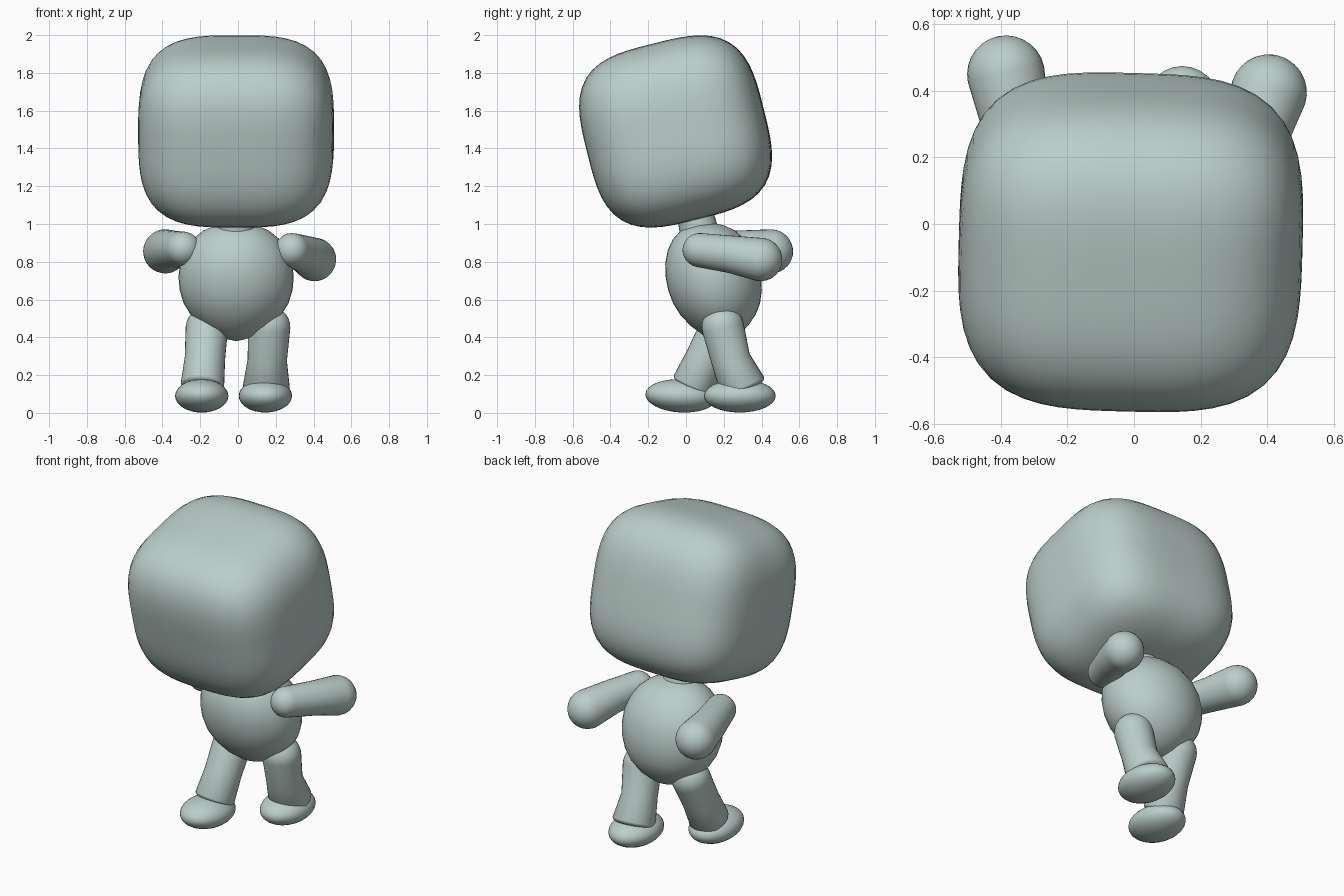
import bpy, bmesh, math
from mathutils import Vector, Matrix

if "Cube" in bpy.data.objects:
    bpy.data.objects.remove(bpy.data.objects["Cube"], do_unlink=True)

COLOUR = (0.5, 0.62, 0.59, 1)
mat = bpy.data.materials.new("pale sage")
mat.use_nodes = True
mat.diffuse_color = COLOUR
bsdf = next(n for n in mat.node_tree.nodes if n.type == 'BSDF_PRINCIPLED')
bsdf.inputs["Base Color"].default_value = COLOUR


def finish(bm, name):
    """Turn a bmesh into a smooth, coloured object."""
    bmesh.ops.recalc_face_normals(bm, faces=bm.faces)
    for f in bm.faces:
        f.smooth = True
    mesh = bpy.data.meshes.new(name)
    bm.to_mesh(mesh)
    bm.free()
    mesh.materials.append(mat)
    obj = bpy.data.objects.new(name, mesh)
    bpy.context.collection.objects.link(obj)
    return obj


def loft(name, rings, sides=32):
    """Skin rings of (centre, axis, radius x, radius y), closed by poles."""
    bm = bmesh.new()
    loops = []
    for centre, axis, rx, ry in rings:
        z = Vector(axis).normalized()
        y = z.cross(Vector((1, 0, 0))).normalized()
        x = y.cross(z)
        angles = [math.tau * i / sides for i in range(sides)]
        loops.append([bm.verts.new(Vector(centre) + x * rx * math.cos(a) + y * ry * math.sin(a))
                      for a in angles])
    for a, b in zip(loops, loops[1:]):
        for i in range(sides):
            j = (i + 1) % sides
            bm.faces.new((a[i], a[j], b[j], b[i]))
    for loop in (loops[0], loops[-1]):
        bmesh.ops.pointmerge(bm, verts=loop, merge_co=sum((v.co for v in loop), Vector()) / sides)
    return finish(bm, name)


def limb(name, joints, end_cap=1.0, steps=7):
    """Tapered tube through (point, radius) joints with rounded ends."""
    pts = [Vector(p) for p, r in joints]
    radii = [r for p, r in joints]
    first = (pts[1] - pts[0]).normalized()
    last = (pts[-1] - pts[-2]).normalized()
    rings = []
    for i in range(steps):
        a = math.pi / 2 * (1 - i / steps)
        r = radii[0]
        rings.append((pts[0] - first * r * math.sin(a), first, r * math.cos(a), r * math.cos(a)))
    rings.append((pts[0], first, radii[0], radii[0]))
    for i in range(1, len(pts) - 1):
        rings.append((pts[i], pts[i + 1] - pts[i - 1], radii[i], radii[i]))
    rings.append((pts[-1], last, radii[-1], radii[-1]))
    for i in range(1, steps + 1):
        a = math.pi / 2 * i / steps
        r = radii[-1]
        rings.append((pts[-1] + last * r * end_cap * math.sin(a), last,
                      r * math.cos(a), r * math.cos(a)))
    return loft(name, rings)


# Head: rounded box tipped forward
POWER = 3.3
bm = bmesh.new()
bmesh.ops.create_cube(bm, size=2)
bmesh.ops.subdivide_edges(bm, edges=bm.edges[:], cuts=15, use_grid_fill=True)
for v in bm.verts:
    v.co = Vector([math.tan(c * math.pi / 4) for c in v.co])
    v.co /= sum(abs(c) ** POWER for c in v.co) ** (1 / POWER)
bm.transform(Matrix.Diagonal((0.517, 0.48, 0.48, 1)))
head = finish(bm, "head")
head.location = (-0.01, -0.055, 1.49)
head.rotation_euler = (math.radians(14), 0, math.radians(-1.5))

# Neck
limb("neck", [((-0.01, 0.085, 0.9), 0.105), ((-0.01, 0.06, 1.0), 0.1), ((-0.01, 0.03, 1.12), 0.09)], 0.2)

# Body: egg narrowing towards the bottom
profile = [(0.38, 0), (0.39, 0.16), (0.412, 0.36), (0.46, 0.6), (0.52, 0.79), (0.58, 0.91),
           (0.65, 0.98), (0.72, 1), (0.79, 0.975), (0.86, 0.89), (0.92, 0.75),
           (0.965, 0.57), (0.99, 0.38), (1.003, 0.18), (1.006, 0)]
loft("body", [((-0.01, 0.145 + (0.72 - z) * 0.12, z), (0, 0, 1), 0.305 * r, 0.253 * r)
              for z, r in profile], 40)

# Arms, swung backwards
limb("left_arm", [((0.285, 0.072, 0.862), 0.09), ((0.352, 0.235, 0.84), 0.099),
                  ((0.405, 0.395, 0.812), 0.115)])
limb("right_arm", [((-0.29, 0.075, 0.87), 0.09), ((-0.345, 0.26, 0.865), 0.1),
                   ((-0.385, 0.45, 0.855), 0.117)])

# Legs, in a walking stride
limb("left_leg", [((0.165, 0.195, 0.455), 0.112), ((0.155, 0.238, 0.28), 0.104),
                  ((0.15, 0.3, 0.14), 0.124)], 0.3)
limb("right_leg", [((-0.165, 0.185, 0.45), 0.112), ((-0.175, 0.105, 0.29), 0.107),
                   ((-0.188, 0.04, 0.15), 0.115)], 0.3)

# Feet: flattened ellipsoids
for name, x, y, tilt in (("left_foot", 0.145, 0.285, 0), ("right_foot", -0.192, -0.025, -3)):
    bm = bmesh.new()
    bmesh.ops.create_uvsphere(bm, u_segments=32, v_segments=16, radius=1)
    bm.transform(Matrix.Diagonal((0.141, 0.19, 0.088, 1)))
    foot = finish(bm, name)
    foot.location = (x, y, 0.09)
    foot.rotation_euler.x = math.radians(tilt)
